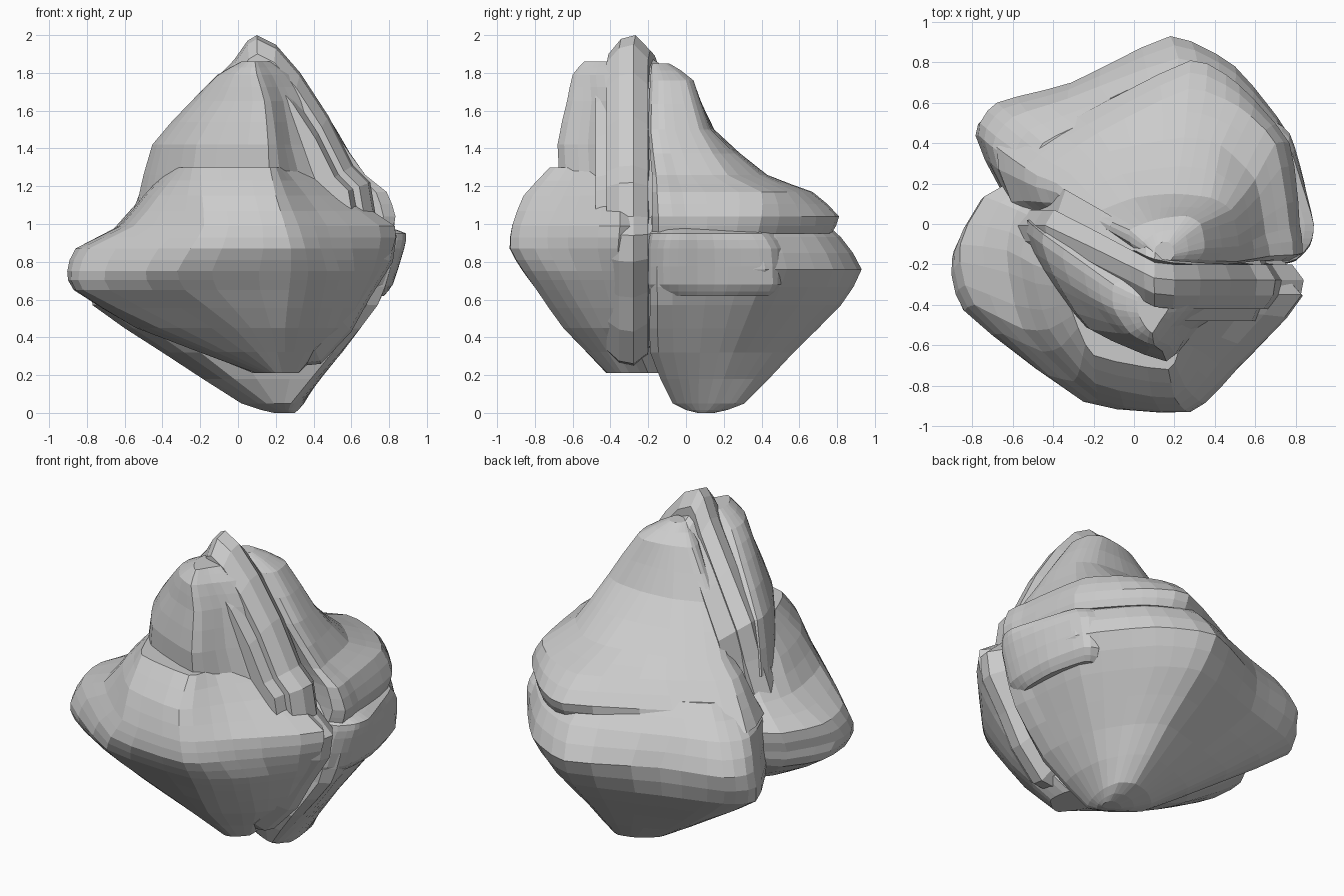
import bpy, bmesh
from mathutils import Vector


def curve(p0, p1, p2, p3, t, k=0.27):
    # Soft cubic interpolation that passes through p1 and p2
    a, b = (p2 - p0) * k, (p3 - p1) * k
    return ((2*t**3 - 3*t**2 + 1) * p1 + (t**3 - 2*t**2 + t) * a
            + (3*t**2 - 2*t**3) * p2 + (t**3 - t**2) * b)


def finish(bm, name):
    bmesh.ops.recalc_face_normals(bm, faces=bm.faces)
    me = bpy.data.meshes.new(name)
    bm.to_mesh(me)
    bm.free()
    ob = bpy.data.objects.new(name, me)
    bpy.context.collection.objects.link(ob)
    return ob


def skin(name, rings):
    # Quads between consecutive closed rings, capped at both ends
    bm = bmesh.new()
    loops = [[bm.verts.new(p) for p in r] for r in rings]
    m = len(loops[0])
    for a, b in zip(loops, loops[1:]):
        for i in range(m):
            bm.faces.new((a[i], a[(i + 1) % m], b[(i + 1) % m], b[i]))
    bm.faces.new(loops[0])
    bm.faces.new(loops[-1])
    return finish(bm, name)


def loft(name, sections, nu=3, nv=2):
    # Smooth body through horizontal outlines given as (z, x, y, x, y, ...)
    rings = [[Vector((s[i], s[i + 1], s[0])) for i in range(1, len(s), 2)] for s in sections]
    fine, last, n = [], len(rings) - 1, len(rings[0])
    for j in range(last):
        idx = [max(j - 1, 0), j, j + 1, min(j + 2, last)]
        for s in range(nv):
            fine.append([curve(*[rings[q][i] for q in idx], s / nv) for i in range(n)])
    fine.append(rings[-1])
    return skin(name, [[curve(r[i - 1], r[i], r[(i + 1) % n], r[(i + 2) % n], s / nu)
                        for i in range(n) for s in range(nu)] for r in fine])


# Lower front lobe with its flared left side
loft("front_lobe", [
    (.21, .08, -.2, .1, -.28, .15, -.36, .2, -.42, .25, -.41, .32, -.34, .3, -.2, .15, -.15),
    (.45, -.37, 0, -.54, -.2, -.42, -.43, -.02, -.61, .25, -.65, .47, -.5, .57, -.3, .2, -.1),
    (.65, -.62, .15, -.86, -.1, -.82, -.42, -.28, -.74, .27, -.79, .52, -.62, .7, -.34, .4, -.15),
    (.75, -.64, .18, -.9, -.17, -.84, -.43, -.32, -.82, .28, -.86, .54, -.67, .76, -.35, .5, -.15),
    (.87, -.63, .2, -.86, -.1, -.79, -.4, -.25, -.88, .28, -.93, .5, -.73, .82, -.36, .5, -.15),
    (.99, -.5, .12, -.63, -.13, -.55, -.52, -.18, -.87, .25, -.92, .47, -.73, .83, -.35, .5, -.15),
    (1.15, -.35, .05, -.5, -.2, -.42, -.52, -.19, -.79, .2, -.86, .36, -.65, .58, -.35, .4, -.15),
    (1.3, -.3, 0, -.36, -.25, -.3, -.45, -.2, -.65, .17, -.72, .24, -.58, .4, -.35, .3, -.15),
])

# Lower back lobe, tapering to the base point
loft("back_lobe", [
    (0, .27, .06, .29, .07, .3, .1, .29, .14, .26, .15, .22, .14, .19, .12, .2, .1, .24, .07),
    (.05, .28, -.07, .33, .03, .35, .15, .33, .26, .25, .31, .14, .28, .04, .2, .02, .1, .15, -.02),
    (.32, .5, -.19, .55, 0, .51, .25, .38, .46, .23, .57, -.1, .48, -.34, .4, -.4, .25, -.2, -.1),
    (.57, .68, -.19, .72, 0, .68, .35, .43, .69, .2, .82, -.3, .66, -.64, .55, -.77, .42, -.5, 0),
    (.76, .73, -.19, .82, 0, .78, .42, .5, .78, .18, .93, -.31, .7, -.68, .6, -.77, .44, -.5, 0),
    (.93, .73, -.19, .82, 0, .76, .38, .5, .69, .22, .82, -.33, .62, -.6, .53, -.7, .38, -.5, 0),
    (1.08, .6, -.19, .68, 0, .6, .3, .4, .55, .2, .65, -.2, .52, -.45, .4, -.5, .25, -.3, 0),
])

# Shallow rounded pad on the right side
loft("side_pad", [
    (.62, .63, -.19, .73, -.12, .77, 0, .77, .2, .71, .42, .62, .44, .4, .3, .4, 0),
    (.68, .7, -.2, .8, -.12, .82, 0, .81, .22, .75, .46, .64, .5, .4, .3, .4, 0),
    (.87, .74, -.2, .86, -.12, .88, 0, .84, .22, .77, .45, .64, .52, .4, .3, .4, 0),
    (.95, .76, -.19, .87, -.1, .89, 0, .83, .2, .76, .4, .62, .48, .4, .3, .4, 0),
    (.98, .6, -.18, .78, -.1, .8, 0, .74, .2, .68, .36, .6, .42, .4, .3, .4, 0),
])

# Shelf band and the slope that rises to the rear peak
loft("rear_slope", [
    (.95, .74, -.18, .81, 0, .75, .38, .5, .67, .28, .77, -.3, .55, -.68, .38, -.5, 0),
    (1.04, .77, -.18, .82, 0, .77, .4, .52, .69, .28, .81, -.28, .53, -.6, .32, -.45, .03),
    (1.17, .73, -.18, .77, -.02, .7, .4, .52, .58, .27, .67, -.18, .45, -.48, .24, -.38, .05),
    (1.26, .63, -.18, .65, -.05, .6, .22, .43, .39, .25, .43, -.12, .36, -.38, .2, -.3, .05),
    (1.5, .46, -.2, .52, -.11, .48, .07, .38, .13, .2, .15, 0, .13, -.2, .05, -.18, 0),
    (1.76, .29, -.19, .35, -.12, .33, 0, .26, .04, .15, .03, .07, .01, -.02, -.03, 0, -.12),
    (1.85, .18, -.18, .2, -.15, .19, -.11, .17, -.09, .14, -.09, .11, -.11, .1, -.14, .12, -.17),
])

# Upper front chunk with a sharp corner on its right
loft("front_crown", [
    (1.12, -.53, .02, -.46, -.22, -.25, -.5, .17, -.66, .36, -.5, .58, -.36, .4, -.15, -.1, 0),
    (1.42, -.45, -.05, -.4, -.25, -.22, -.52, .16, -.68, .28, -.52, .46, -.36, .35, -.24, -.1, -.02),
    (1.65, -.24, -.2, -.22, -.36, -.08, -.54, .14, -.63, .24, -.5, .37, -.38, .3, -.27, 0, -.18),
    (1.79, -.1, -.3, -.1, -.42, -.02, -.54, .1, -.6, .18, -.51, .27, -.4, .24, -.3, .05, -.24),
    (1.86, .02, -.36, .02, -.44, .05, -.5, .09, -.54, .13, -.48, .17, -.42, .16, -.36, .08, -.33),
])

# Thin layered folds running from the summit down both flanks
FOLD = [(.1, 2), (.2, 1.95), (.33, 1.8), (.48, 1.57), (.61, 1.31), (.7, 1.22), (.73, 1.04),
        (.84, .94), (.82, .8), (.7, .61), (.6, .43), (.44, .26), (.25, .24), (.1, .5),
        (-.5, .7), (-.6, .95), (-.5, 1.22), (-.44, 1.42), (-.22, 1.66), (-.02, 1.87), (.05, 1.97)]


def fold(name, y0, y1, inset, bend):
    # Domed slab along the outline, bending rearwards on the left
    rings = []
    for t, k in ((0, .9), (.3, .98), (.65, 1), (1, .92)):
        k -= inset
        rings.append([(.12 + (x - .12) * k,
                       y0 + (y1 - y0) * t + bend * min(1, max(0, (.12 - x) / .55)),
                       1 + (z - 1) * k) for x, z in FOLD])
    skin(name, rings)


fold("main_fold", -.42, -.2, 0, .27)
fold("inner_fold", -.48, -.1, .1, .27)
